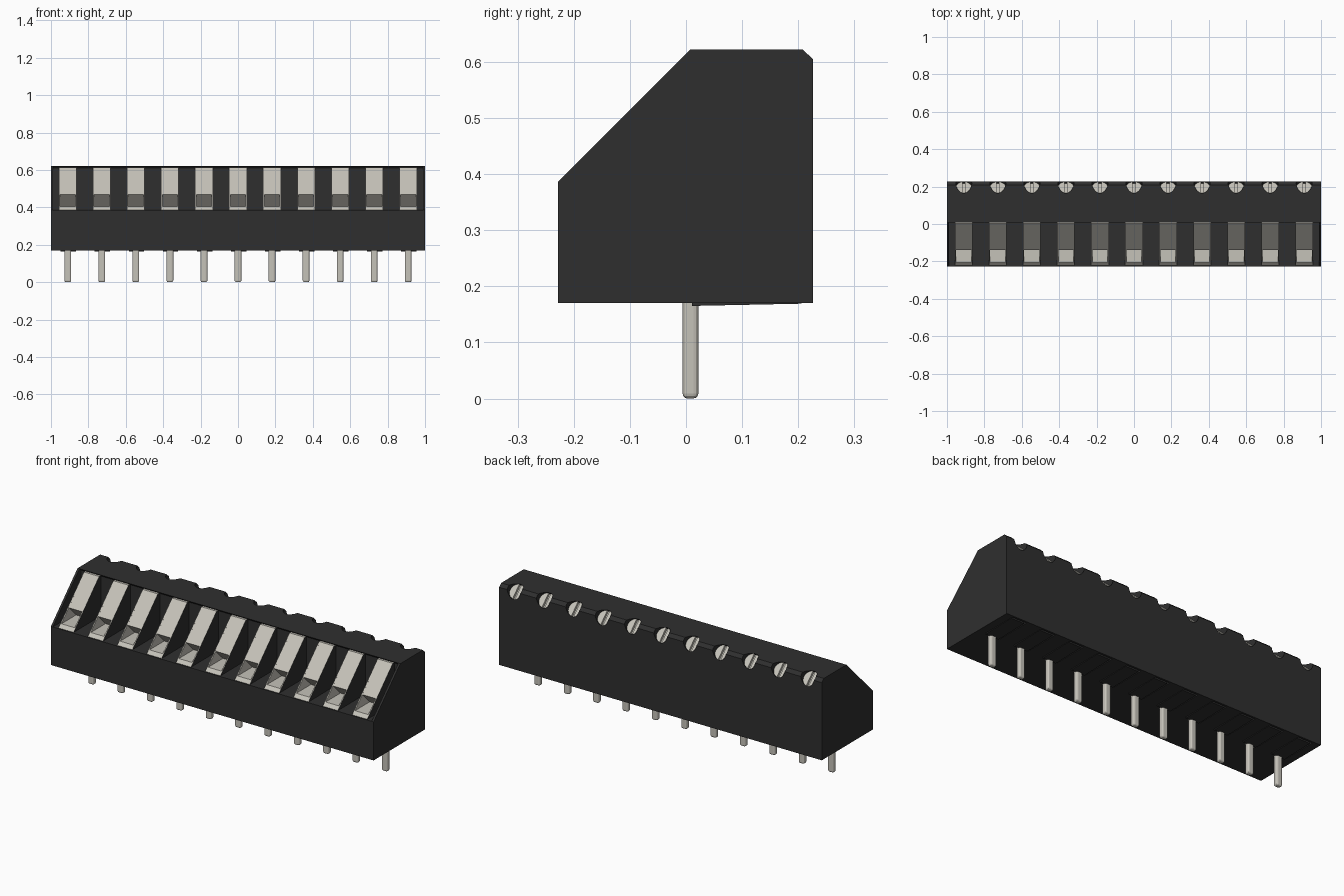
import bpy, bmesh, math
from mathutils import Matrix, Vector

if "Cube" in bpy.data.objects:
    bpy.data.objects.remove(bpy.data.objects["Cube"])

COUNT, PITCH = 11, 0.182
CENTRES = [(i - (COUNT - 1) / 2) * PITCH for i in range(COUNT)]


def material(name, rgb, metallic_rough=0.6):
    m = bpy.data.materials.new(name)
    m.diffuse_color = (*rgb, 1)
    m.use_nodes = True
    bsdf = m.node_tree.nodes["Principled BSDF"]
    bsdf.inputs["Base Color"].default_value = (*rgb, 1)
    bsdf.inputs["Roughness"].default_value = metallic_rough
    return m


BLACK = material("black plastic", (0.028, 0.028, 0.028))
METAL = material("tinned metal", (0.56, 0.54, 0.485))


def prism(bm, points, lo, hi, matrix):
    """Extrude a 2D outline between lo and hi along the local z axis."""
    bottom = [bm.verts.new(matrix @ Vector((a, b, lo))) for a, b in points]
    top = [bm.verts.new(matrix @ Vector((a, b, hi))) for a, b in points]
    bm.faces.new(bottom)
    bm.faces.new(top)
    n = len(points)
    for i in range(n):
        j = (i + 1) % n
        bm.faces.new((bottom[i], bottom[j], top[j], top[i]))


def finish(bm, name, mats):
    bmesh.ops.recalc_face_normals(bm, faces=bm.faces)
    mesh = bpy.data.meshes.new(name)
    bm.to_mesh(mesh)
    bm.free()
    for m in mats:
        mesh.materials.append(m)
    ob = bpy.data.objects.new(name, mesh)
    bpy.context.collection.objects.link(ob)
    return ob


def cut(ob, cutter):
    mod = ob.modifiers.new(cutter.name, "BOOLEAN")
    mod.operation, mod.solver, mod.object = "DIFFERENCE", "EXACT", cutter
    cutter.hide_render = True
    cutter.hide_set(True)
    cutter.display_type = "WIRE"


# Maps outline (y, z) with extrusion along x
SIDE = Matrix(((0, 0, 1, 0), (1, 0, 0, 0), (0, 1, 0, 0), (0, 0, 0, 1)))

# Main housing: a stepped section with a small lip under the top edge
back = [(0.208, 0.622), (0.226, 0.605), (0.226, 0.17)]
bm = bmesh.new()
prism(bm, [(-0.228, 0.17), (-0.228, 0.386), (0.02, 0.388), (0.02, 0.61),
           (0.008, 0.622)] + back, -0.988, 0.988, SIDE)
housing = finish(bm, "housing", [BLACK])

# Thin end walls carrying the full sloped outline
for name, lo, hi in (("left_end_wall", 0.988, 1.0), ("right_end_wall", -1.0, -0.988)):
    bm = bmesh.new()
    prism(bm, [(-0.228, 0.17), (-0.228, 0.386), (0.008, 0.622)] + back, lo, hi, SIDE)
    finish(bm, name, [BLACK])

# Slanted screw holes through the top rear edge
holes, sockets = bmesh.new(), bmesh.new()
tilt = Matrix.Rotation(math.radians(-45), 4, "X")
for c in CENTRES:
    place = Matrix.Translation((c, 0.217, 0.613)) @ tilt
    circle = [(0.043 * math.cos(t * math.tau / 32), 0.043 * math.sin(t * math.tau / 32))
              for t in range(32)]
    prism(holes, circle, -0.055, 0.06, place)
    # Underside pockets
    prism(sockets, [(0.01, 0.14), (0.01, 0.24), (0.215, 0.24), (0.215, 0.14)],
          c - 0.045, c + 0.045, SIDE)
cut(housing, finish(holes, "screw_hole_cutter", [BLACK]))
cut(housing, finish(sockets, "underside_pocket_cutter", [BLACK]))


# Wire entry wedge: metal slope and notch with dark outer sides
def make_entry(name, c):
    bm = bmesh.new()
    slope = [(-0.223, 0.387), (0.003, 0.614), (0.022, 0.614), (0.022, 0.387)]
    notch = [(-0.223, 0.387), (-0.205, 0.405), (-0.075, 0.405), (-0.14, 0.47),
             (0.003, 0.614), (0.022, 0.614), (0.022, 0.387)]
    prism(bm, notch, -0.041, 0.041, SIDE)
    prism(bm, slope, 0.041, 0.047, SIDE)
    prism(bm, slope, -0.047, -0.041, SIDE)
    bmesh.ops.recalc_face_normals(bm, faces=bm.faces)
    bm.normal_update()
    for f in bm.faces:
        outer = abs(f.calc_center_median().x) > 0.046
        f.material_index = 1 if outer else 0
    ob = finish(bm, name, [METAL, BLACK])
    ob.location.x = c
    return ob


# Slotted screw head: base disc and two raised halves
def make_screw(name, c):
    bm = bmesh.new()
    r, half = 0.0422, 0.007
    prism(bm, [(r * math.cos(t * math.tau / 32), r * math.sin(t * math.tau / 32))
               for t in range(32)], -0.0545, -0.044, Matrix())
    a = math.acos(half / r)
    arc = [(r * math.cos(-a + 2 * a * t / 14), r * math.sin(-a + 2 * a * t / 14))
           for t in range(15)]
    for s in (1, -1):
        prism(bm, [(s * x, y) for x, y in arc], -0.044, -0.03, Matrix())
    ob = finish(bm, name, [METAL])
    ob.matrix_world = Matrix.Translation((c, 0.217, 0.613)) @ tilt
    return ob


# Solder pin with softened edges and a rounded tip
def make_pin(name, c):
    bm = bmesh.new()
    bmesh.ops.create_cube(bm, size=1, matrix=Matrix.Translation((0, 0.008, 0.105))
                          @ Matrix.Diagonal((0.036, 0.028, 0.21, 1)))
    bmesh.ops.bevel(bm, geom=bm.edges[:], offset=0.009, segments=3,
                    profile=0.5, affect="EDGES")
    ob = finish(bm, name, [METAL])
    ob.location.x = c
    return ob


# Metal liner inside each underside pocket
def make_liner(name, c):
    bm = bmesh.new()
    prism(bm, [(0.011, 0.18), (0.011, 0.235), (0.214, 0.235), (0.214, 0.18)],
          -0.0445, 0.0445, SIDE)
    ob = finish(bm, name, [METAL])
    ob.location.x = c
    return ob


# Slightly tilted dark flap under each liner, leaving a narrow metal edge
def make_flap(name, c):
    bm = bmesh.new()
    prism(bm, [(0.011, 0.165), (0.011, 0.185), (0.206, 0.185), (0.206, 0.169)],
          -0.038, 0.0445, SIDE)
    ob = finish(bm, name, [BLACK])
    ob.location.x = c
    return ob


for i, c in enumerate(CENTRES, 1):
    make_entry(f"wire_entry_{i}", c)
    make_screw(f"screw_{i}", c)
    make_pin(f"pin_{i}", c)
    make_liner(f"pocket_liner_{i}", c)
    make_flap(f"pocket_flap_{i}", c)
